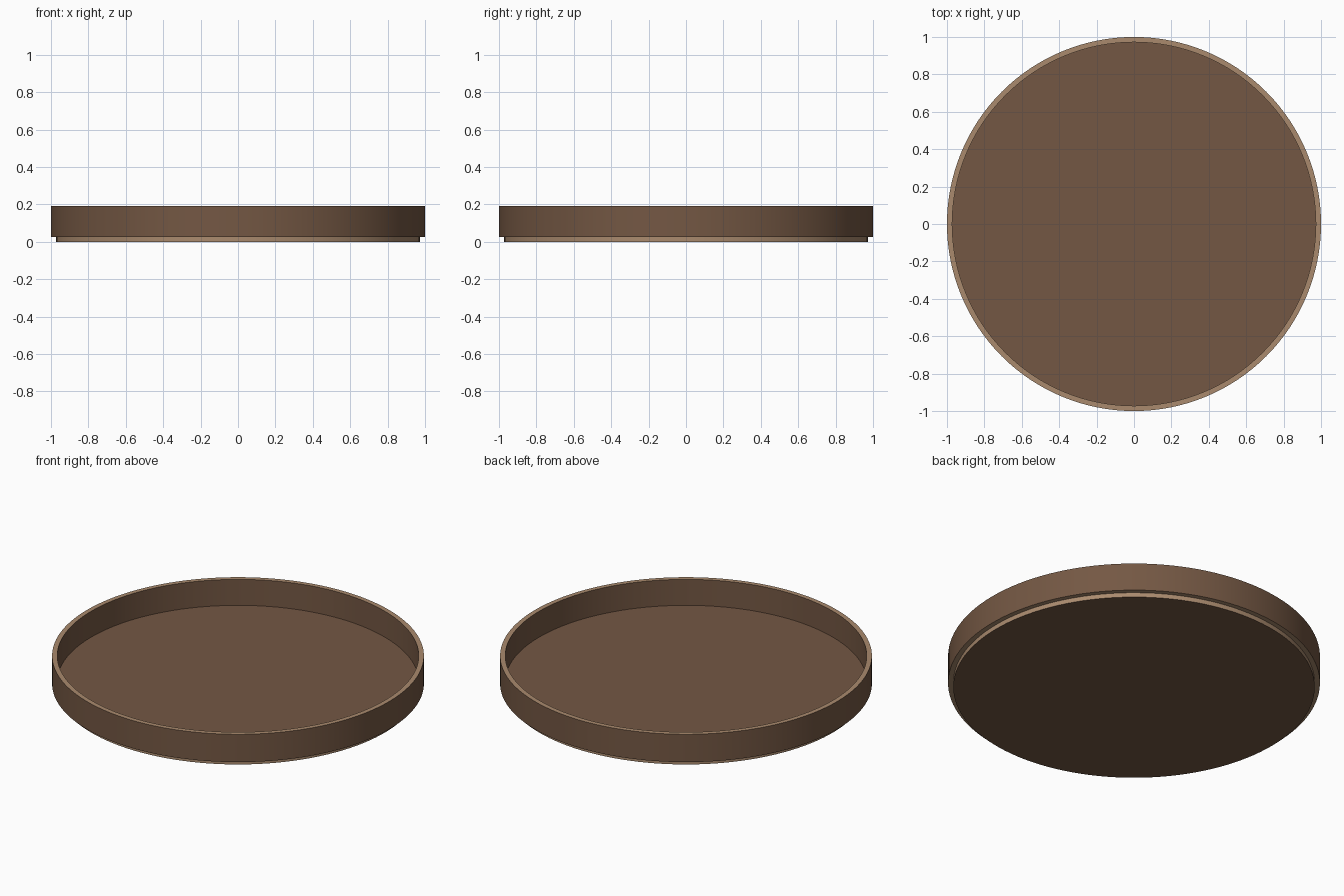
import bpy, bmesh, math

if "Cube" in bpy.data.objects:
    bpy.data.objects.remove(bpy.data.objects["Cube"])

SEGS = 128


def material(name, rgb):
    m = bpy.data.materials.new(name)
    m.diffuse_color = (*rgb, 1)
    m.use_nodes = True
    m.node_tree.nodes["Principled BSDF"].inputs["Base Color"].default_value = m.diffuse_color
    return m


brown = material("brown veneer", (0.175, 0.097, 0.057))
tan = material("tan edge banding", (0.40, 0.255, 0.155))


def finish(bm, name, is_tan):
    """Colour faces by a rule on their normal and make the object."""
    bmesh.ops.recalc_face_normals(bm, faces=bm.faces)
    bm.normal_update()
    for f in bm.faces:
        f.material_index = 1 if is_tan(f) else 0
    mesh = bpy.data.meshes.new(name)
    bm.to_mesh(mesh)
    bm.free()
    mesh.materials.append(brown)
    mesh.materials.append(tan)
    ob = bpy.data.objects.new(name, mesh)
    bpy.context.collection.objects.link(ob)
    bpy.ops.object.select_all(action='DESELECT')
    ob.select_set(True)
    bpy.context.view_layer.objects.active = ob
    bpy.ops.object.shade_smooth_by_angle(angle=math.radians(30))
    return ob


def circle(bm, r, z):
    return [bm.verts.new((r * math.cos(2 * math.pi * i / SEGS),
                          r * math.sin(2 * math.pi * i / SEGS), z))
            for i in range(SEGS)]


def bridge(bm, a, b):
    for i in range(SEGS):
        j = (i + 1) % SEGS
        bm.faces.new((a[i], a[j], b[j], b[i]))


# Round base panel: brown faces, tan cut edge
bm = bmesh.new()
low, high = circle(bm, 0.972, 0), circle(bm, 0.972, 0.038)
bridge(bm, low, high)
bm.faces.new(low)
bm.faces.new(high)
finish(bm, "tray_base", lambda f: abs(f.normal.z) < 0.5)

# Rim wall around the base: brown sides, tan top and bottom edges
bm = bmesh.new()
rings = [circle(bm, r, z) for r, z in
         ((1.0, 0.027), (1.0, 0.192), (0.972, 0.192), (0.972, 0.027))]
for k in range(4):
    bridge(bm, rings[k], rings[(k + 1) % 4])
finish(bm, "tray_wall", lambda f: abs(f.normal.z) > 0.5)
